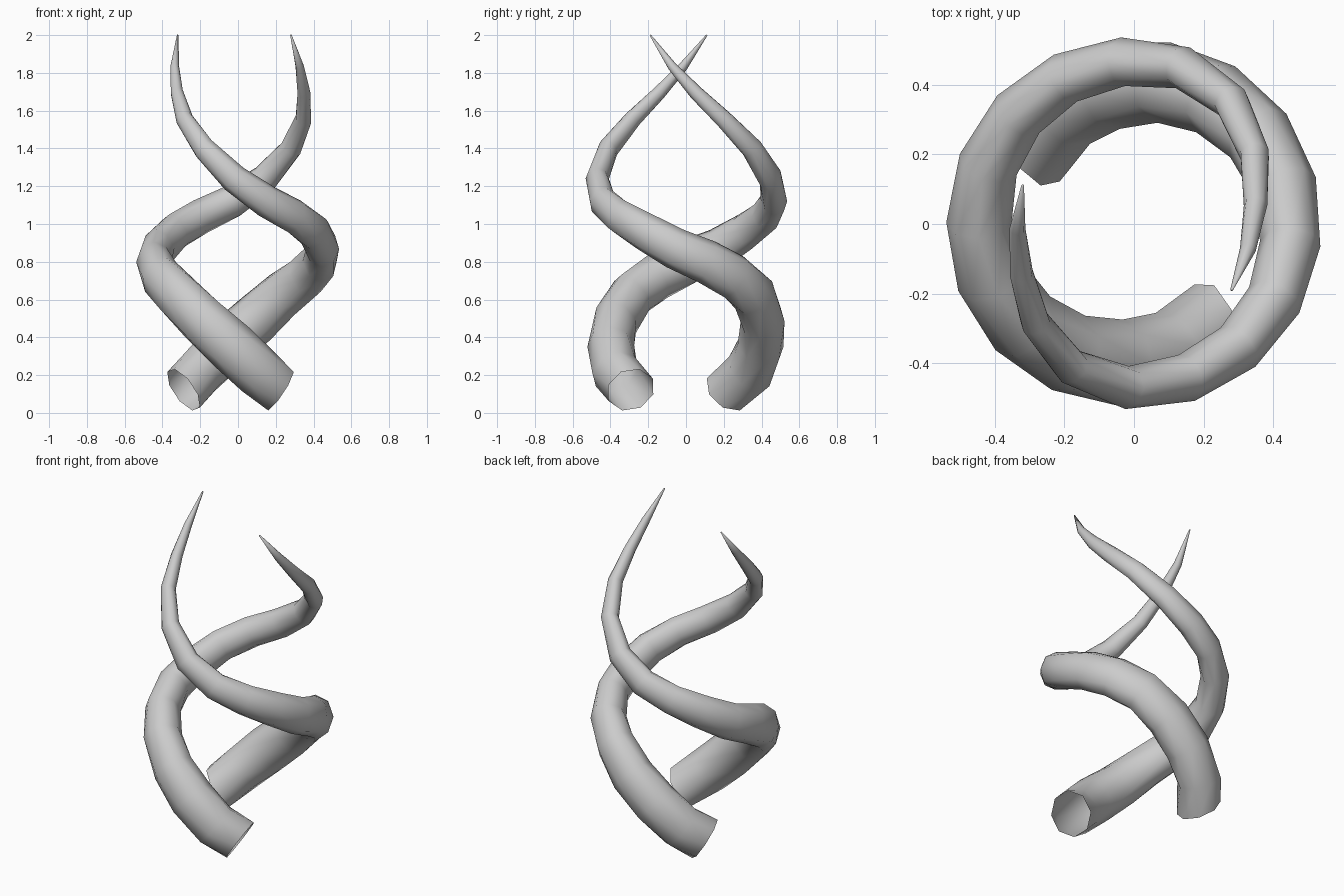
import bpy, bmesh
from math import radians, cos, sin, pi, tau
from mathutils import Vector

if "Cube" in bpy.data.objects:
    bpy.data.objects.remove(bpy.data.objects["Cube"])

SIDES = 8
TURN = 341          # degrees swept clockwise from base to tip
# (height, distance from axis, tube radius) at even angular steps, base to tip
STATIONS = [
    (0.122, .366, .130), (0.220, .390, .128), (0.355, .400, .124), (0.490, .415, .117),
    (0.625, .428, .110), (0.720, .438, .102), (0.800, .445, .094), (0.870, .452, .087),
    (0.960, .458, .081), (1.040, .463, .075), (1.120, .467, .070), (1.240, .470, .062),
    (1.400, .448, .052), (1.555, .400, .043), (1.695, .353, .034), (1.835, .335, .023),
    (2.000, .338, .004)]


def horn(name, start):
    """Tapered eight-sided tube wound round the z axis, open at the base."""
    n = len(STATIONS) - 1
    path = []
    for i, (z, r, _) in enumerate(STATIONS):
        a = radians(start - TURN * i / n)
        path.append(Vector((r * cos(a), r * sin(a), z)))
    bm = bmesh.new()
    rings = []
    for i, p in enumerate(path):
        tangent = (path[min(i + 1, n)] - path[max(i - 1, 0)]).normalized()
        out = Vector((p.x, p.y, 0)).normalized()
        if i == 0:                      # base cut leans inward
            tangent = (tangent - 0.33 * out).normalized()
        out = (out - tangent * out.dot(tangent)).normalized()
        side = tangent.cross(out)
        rad = STATIONS[i][2]
        tall = 1.02 + 0.24 * sin(pi * i / n)    # section is taller than it is deep
        rings.append([bm.verts.new(p + rad * (out * cos(tau * k / SIDES)
                                              + side * tall * sin(tau * k / SIDES)))
                      for k in range(SIDES)])
    for lo, hi in zip(rings, rings[1:]):
        for k in range(SIDES):
            j = (k + 1) % SIDES
            bm.faces.new((lo[k], lo[j], hi[j], hi[k]))
    bm.faces.new(rings[-1])     # tip
    for f in bm.faces:
        f.smooth = True
    mesh = bpy.data.meshes.new(name)
    bm.to_mesh(mesh)
    bm.free()
    ob = bpy.data.objects.new(name, mesh)
    bpy.context.collection.objects.link(ob)


# two intertwined horns, the second turned slightly past opposite
horn("front_horn", -53)
horn("back_horn", -53 + 195)
